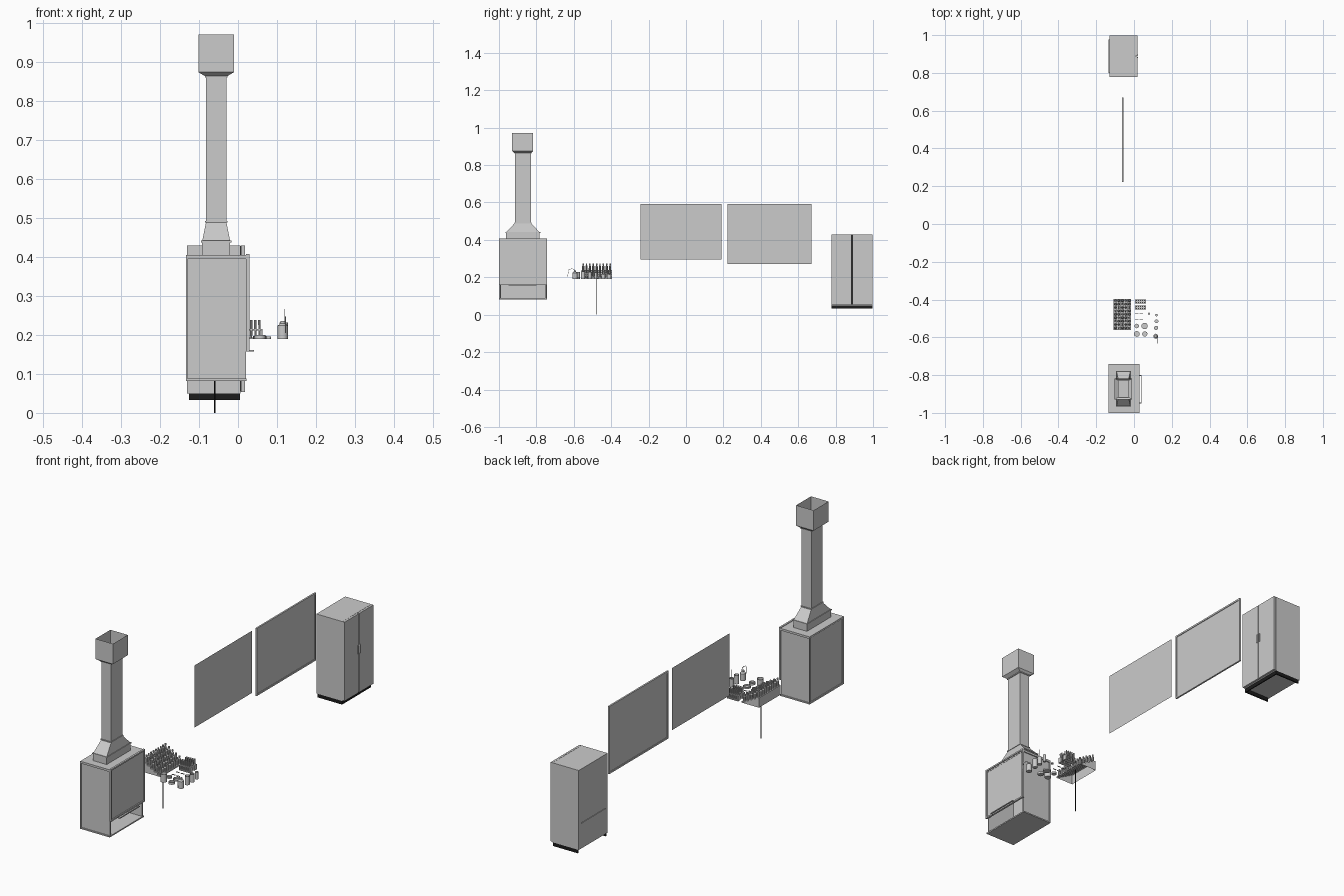
import bpy, bmesh, math
from mathutils import Matrix, Vector

if "Cube" in bpy.data.objects:
    bpy.data.objects.remove(bpy.data.objects["Cube"])


def material(name, rgb):
    m = bpy.data.materials.new(name)
    m.use_nodes = True
    m.diffuse_color = (*rgb, 1)
    m.node_tree.nodes["Principled BSDF"].inputs["Base Color"].default_value = (*rgb, 1)
    return m


GREY = material("light grey", (0.6, 0.6, 0.6))
BLACK = material("black", (0.012, 0.012, 0.012))


def finish(name, bm, mat=GREY, smooth=False):
    bmesh.ops.recalc_face_normals(bm, faces=bm.faces)
    me = bpy.data.meshes.new(name)
    bm.to_mesh(me)
    bm.free()
    me.materials.append(mat)
    ob = bpy.data.objects.new(name, me)
    bpy.context.collection.objects.link(ob)
    if smooth:
        bpy.ops.object.select_all(action='DESELECT')
        ob.select_set(True)
        bpy.context.view_layer.objects.active = ob
        bpy.ops.object.shade_smooth_by_angle()
    return ob


def add_box(bm, x, y, z):
    lo, hi = zip(x, y, z)
    size = Vector(hi) - Vector(lo)
    mid = (Vector(hi) + Vector(lo)) / 2
    bmesh.ops.create_cube(bm, size=1, matrix=Matrix.Translation(mid) @ Matrix.Diagonal((*size, 1)))


def boxes(name, *specs, mat=GREY):
    bm = bmesh.new()
    for s in specs:
        add_box(bm, *s)
    return finish(name, bm, mat)


def add_loft(bm, rings, caps=True):
    """Join rings of points with quads."""
    loops = [[bm.verts.new(p) for p in r] for r in rings]
    for a, b in zip(loops, loops[1:]):
        for i in range(len(a)):
            j = (i + 1) % len(a)
            bm.faces.new((a[i], a[j], b[j], b[i]))
    if caps:
        bm.faces.new(loops[0])
        bm.faces.new(loops[-1])


def add_turned(bm, x, y, z, profile, sides=12, caps=True):
    rings = [[(x + r * math.cos(t), y + r * math.sin(t), z + h)
              for t in (2 * math.pi * k / sides for k in range(sides))] for r, h in profile]
    add_loft(bm, rings, caps)


def frame(y, z, x, w):
    """Four bars around a rectangle facing the x axis."""
    (y0, y1), (z0, z1) = y, z
    return [(x, (y0, y0 + w), z), (x, (y1 - w, y1), z),
            (x, (y0 + w, y1 - w), (z0, z0 + w)), (x, (y0 + w, y1 - w), (z1 - w, z1))]


# Fume hood cabinet, open low on the sash side
HX, HY = (-0.13, 0.02), (-0.995, -0.747)
boxes("hood_walls",
      (HX, (HY[0], HY[0] + 0.006), (0.088, 0.4)),
      (HX, (HY[1] - 0.006, HY[1]), (0.088, 0.4)),
      ((HX[0], HX[0] + 0.006), HY, (0.088, 0.4)))
boxes("hood_floor", ((-0.133, 0.022), (-1, -0.742), (0.082, 0.088)))
boxes("hood_top", ((-0.133, 0.025), (-1, -0.742), (0.395, 0.405)))
boxes("hood_back_frame", *frame((-1, -0.742), (0.082, 0.405), (-0.134, -0.13), 0.008))
boxes("sash_panel", ((0.016, 0.024), HY, (0.163, 0.4)))
boxes("sash_frame", *frame((-1, -0.742), (0.158, 0.408), (0.02, 0.029), 0.007))
boxes("sash_handle", ((0.037, 0.041), (-0.95, -0.8), (0.157, 0.161)),
      *[((0.028, 0.038), (y, y + 0.004), (0.157, 0.161)) for y in (-0.95, -0.804)])


# Exhaust duct
def rect(x, y, z):
    return [(x[0], y[0], z), (x[1], y[0], z), (x[1], y[1], z), (x[0], y[1], z)]


BASE = ((-0.092, -0.02), (-0.963, -0.782))
NECK = ((-0.082, -0.03), (-0.915, -0.829))
HEAD = ((-0.102, -0.01), (-0.93, -0.818))
bm = bmesh.new()
add_loft(bm, [rect(*BASE, 0.405), rect(*BASE, 0.44), rect(*NECK, 0.49),
              rect(*NECK, 0.863), rect(*HEAD, 0.875), rect(*HEAD, 0.972)], caps=False)
finish("exhaust_duct", bm)


def grow(r, d):
    return tuple((a - d, b + d) for a, b in r)


bm = bmesh.new()
for r, z in ((BASE, 0.438), (NECK, 0.489), (NECK, 0.861)):
    add_loft(bm, [rect(*r, z), rect(*grow(r, 0.003), z), rect(*grow(r, 0.003), z + 0.004),
                  rect(*r, z + 0.004)], caps=False)
finish("duct_flanges", bm)

# Stepped bottle rack, open underneath, on a thin post
ROWS, STEP, RISE = 5, 0.0185, 0.01
RX, RY, RZ = -0.016, (-0.56, -0.396), 0.192
profile = [(RX, RZ)]
for i in range(ROWS):
    z = RZ + 0.006 + i * RISE
    profile += [(RX - i * STEP, z), (RX - (i + 1) * STEP, z)]
profile.append((RX - ROWS * STEP, RZ))
bm = bmesh.new()
ends = [[bm.verts.new((x, y, z)) for x, z in profile] for y in RY]
for e in ends:
    bm.faces.new(e)
for i in range(len(profile) - 1):
    bm.faces.new((ends[0][i], ends[0][i + 1], ends[1][i + 1], ends[1][i]))
finish("stepped_rack", bm)

bm = bmesh.new()
for i in range(ROWS):
    for k in range(9):
        r = 0.0065 if (i + k) % 3 else 0.0055
        add_turned(bm, RX - (i + 0.5) * STEP, RY[0] + 0.01 + k * 0.018, RZ + 0.006 + i * RISE,
                   [(r, 0), (r, 0.021), (0.003, 0.026), (0.003, 0.028),
                    (0.004, 0.028), (0.004, 0.035)], 10)
finish("reagent_bottles", bm, smooth=True)

bm = bmesh.new()
add_turned(bm, -0.06, -0.48, 0, [(0.002, 0), (0.002, 0.235)], 8)
finish("rack_post", bm, BLACK)

# Test tube racks and tubes
bm = bmesh.new()
tubes = bmesh.new()
for y in (-0.41, -0.442):
    for z in (0.19, 0.212):
        add_box(bm, (0.005, 0.063), (y - 0.01, y + 0.01), (z, z + 0.003))
    for x in (0.005, 0.06):
        add_box(bm, (x, x + 0.003), (y - 0.01, y + 0.01), (0.19, 0.215))
    for k in range(5):
        for dy in (-0.005, 0.005):
            add_turned(tubes, 0.013 + k * 0.0105, y + dy, 0.193, [(0.0025, 0), (0.0032, 0.046)], 8)
finish("tube_racks", bm)
finish("test_tubes", tubes, smooth=True)

# Loose tools: spatulas and tongs
boxes("small_tools", *[((x, x + 0.018), (y, y + 0.003), (0.19, 0.193))
                       for x in (0.005, 0.03) for y in (-0.477, -0.508)])

# Open glass vessels: x, y, radius, height
bm = bmesh.new()
for x, y, r, h in ((0.015, -0.54, 0.012, 0.008), (0.056, -0.54, 0.017, 0.008),
                   (0.015, -0.582, 0.015, 0.038), (0.057, -0.582, 0.014, 0.01),
                   (0.079, -0.475, 0.006, 0.006), (0.119, -0.482, 0.007, 0.035),
                   (0.119, -0.515, 0.01, 0.038), (0.117, -0.55, 0.011, 0.042)):
    t = 0.0012
    add_turned(bm, x, y, 0.19, [(r, 0), (r, h), (r - t, h), (r - t, t)], 16)
finish("beakers_and_dishes", bm, smooth=True)

bm = bmesh.new()
add_turned(bm, 0.119, -0.515, 0.192, [(0.001, 0), (0.001, 0.075)], 6)
finish("stirring_rod", bm)

# Wash bottle with bent spout
bm = bmesh.new()
add_turned(bm, 0.115, -0.594, 0.19, [(0.013, 0), (0.013, 0.034), (0.006, 0.04), (0.006, 0.046)], 16)
finish("wash_bottle", bm, smooth=True)
cu = bpy.data.curves.new("wash_bottle_spout", 'CURVE')
cu.dimensions = '3D'
cu.bevel_depth = 0.0012
cu.bevel_resolution = 1
sp = cu.splines.new('POLY')
path = [(-0.594, 0.23), (-0.598, 0.242), (-0.61, 0.246), (-0.627, 0.242), (-0.633, 0.205)]
sp.points.add(len(path) - 1)
for p, (y, z) in zip(sp.points, path):
    p.co = (0.122, y, z, 1)
cu.materials.append(GREY)
bpy.context.collection.objects.link(bpy.data.objects.new("wash_bottle_spout", cu))

# Wall panels
bm = bmesh.new()
bm.faces.new([bm.verts.new((-0.06, y, z)) for y, z in
              ((-0.243, 0.296), (0.19, 0.296), (0.19, 0.593), (-0.243, 0.593))])
finish("plain_board", bm)
boxes("framed_board", ((-0.061, -0.059), (0.225, 0.667), (0.275, 0.59)))
boxes("board_frame", *frame((0.222, 0.67), (0.27, 0.593), (-0.064, -0.056), 0.008))

# Two-door cabinet
CY = (0.779, 0.997)
boxes("cabinet_body", ((-0.131, 0.007), CY, (0.05, 0.43)))
boxes("cabinet_doors", *[((0.008, 0.018), y, (0.053, 0.43)) for y in ((CY[0], 0.886), (0.89, CY[1]))])
boxes("cabinet_seam", ((0.006, 0.0085), (0.885, 0.891), (0.055, 0.428)), mat=BLACK)
boxes("cabinet_handles", *[((0.018, 0.022), (y, y + 0.005), (0.24, 0.28)) for y in (0.878, 0.893)])
boxes("cabinet_rear_ledge", ((-0.134, -0.131), (0.8, 0.976), (0.168, 0.173)))
boxes("cabinet_plinth", ((0, 0.005), CY, (0.033, 0.05)),
      *[((-0.126, 0.005), (y, y + 0.006), (0.033, 0.05)) for y in (CY[0], CY[1] - 0.006)], mat=BLACK)
